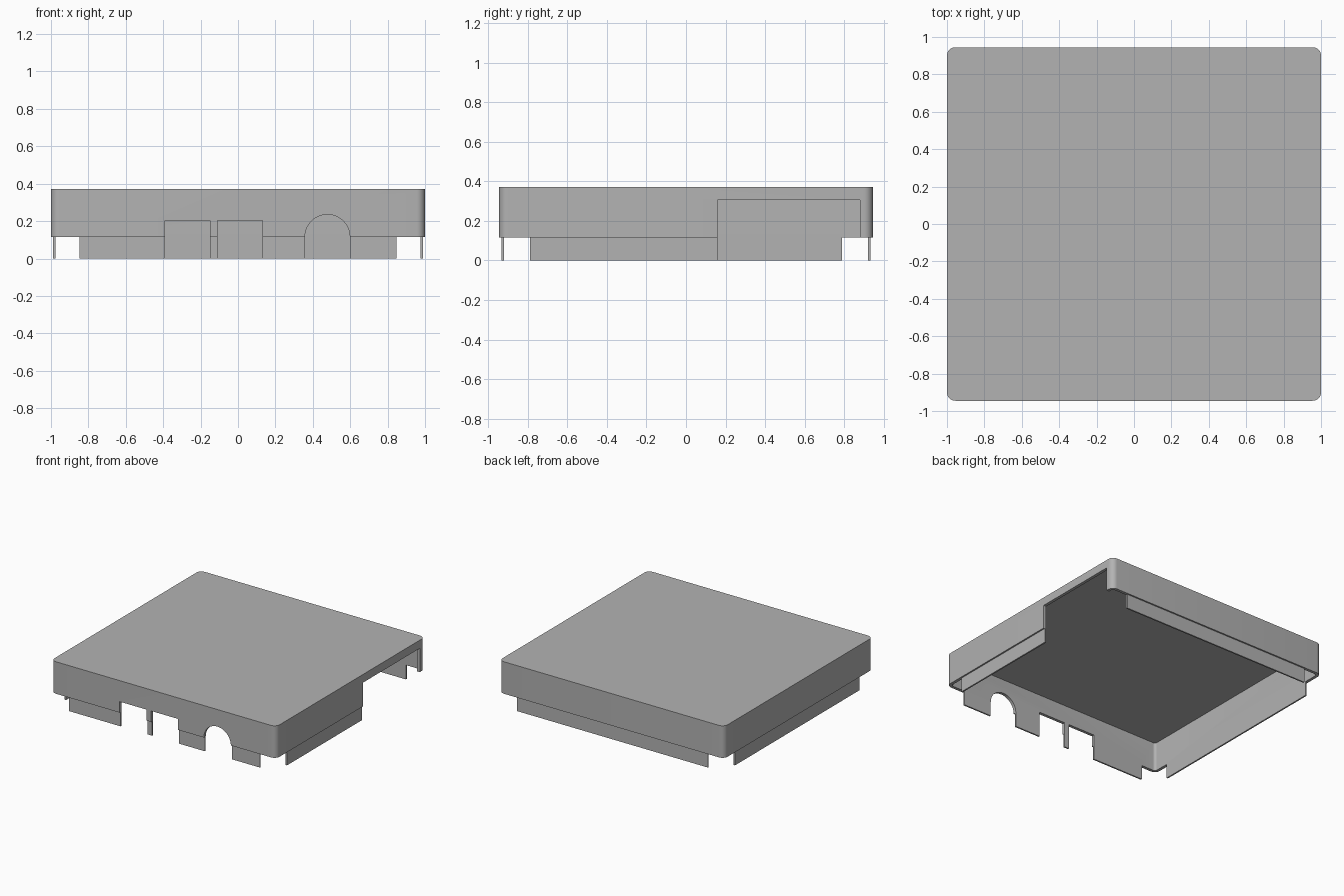
import bpy, bmesh
from math import pi, cos, sin, radians
from mathutils import Vector

cube = bpy.data.objects.get("Cube")
if cube:
    bpy.data.objects.remove(cube, do_unlink=True)

HX, HY, TOP, RIM = 1.0, 0.945, 0.372, 0.115   # outer half sizes, heights
WALL, LIP = 0.024, 0.012                      # wall and lip thickness
RADIUS = 0.045

grey = bpy.data.materials.new("plain grey")
grey.use_nodes = True
colour = (0.45, 0.45, 0.45, 1)
grey.diffuse_color = colour
grey.node_tree.nodes["Principled BSDF"].inputs["Base Color"].default_value = colour


def prism(name, points, start, direction):
    """Extrude a flat outline of 3D points along a direction."""
    bm = bmesh.new()
    face = bm.faces.new([bm.verts.new(Vector(p) + Vector(start)) for p in points])
    out = bmesh.ops.extrude_face_region(bm, geom=[face])
    moved = [v for v in out["geom"] if isinstance(v, bmesh.types.BMVert)]
    bmesh.ops.translate(bm, verts=moved, vec=direction)
    bmesh.ops.recalc_face_normals(bm, faces=bm.faces)
    mesh = bpy.data.meshes.new(name)
    bm.to_mesh(mesh)
    bm.free()
    mesh.materials.append(grey)
    obj = bpy.data.objects.new(name, mesh)
    bpy.context.collection.objects.link(obj)
    return obj


def rounded(hx, hy, r, steps=8):
    """Rounded rectangle outline in the ground plane."""
    pts = []
    for i, (sx, sy) in enumerate([(1, 1), (-1, 1), (-1, -1), (1, -1)]):
        for k in range(steps + 1):
            a = (i + k / steps) * pi / 2
            pts.append((sx * (hx - r) + r * cos(a), sy * (hy - r) + r * sin(a), 0))
    return pts


def box(name, x, y, z):
    pts = [(x[0], y[0], 0), (x[1], y[0], 0), (x[1], y[1], 0), (x[0], y[1], 0)]
    return prism(name, pts, (0, 0, z[0]), (0, 0, z[1] - z[0]))


def combine(target, tool, operation):
    """Apply a boolean and discard the tool."""
    tool.hide_render = True
    mod = target.modifiers.new("bool", "BOOLEAN")
    mod.operation, mod.solver, mod.object = operation, "EXACT", tool
    bpy.context.view_layer.objects.active = target
    bpy.ops.object.modifier_apply(modifier=mod.name)
    bpy.data.objects.remove(tool, do_unlink=True)


# Rounded outer block
lid = prism("lid", rounded(HX, HY, RADIUS), (0, 0, RIM), (0, 0, TOP - RIM))

# Plus-shaped core whose four arms become the locating lips
ax, ay = HX - LIP, HY - LIP
bx, by = 0.847, 0.79
quarter = [(ax, by), (bx, by), (bx, ay)]
plus = []
for sx, sy in [(1, 1), (-1, 1), (-1, -1), (1, -1)]:
    corner = quarter if sx * sy > 0 else quarter[::-1]
    plus += [(sx * x, sy * y, 0) for x, y in corner]
combine(lid, prism("lip_core", plus, (0, 0, 0), (0, 0, 0.2)), "UNION")

# Hollow inside
cavity = prism("cavity", rounded(HX - WALL, HY - WALL, RADIUS - WALL),
               (0, 0, -0.1), (0, 0, TOP - WALL + 0.1))
combine(lid, cavity, "DIFFERENCE")

# Two square ports in the front wall
for left in (-0.39, -0.11):
    port = box("port_cutter", (left, left + 0.24), (-1.1, -0.8), (-0.1, 0.203))
    combine(lid, port, "DIFFERENCE")

# Arched port in the front wall
arch = [(0.478 + 0.12 * cos(k * pi / 24), 0, RIM + 0.12 * sin(k * pi / 24))
        for k in range(25)]
arch += [(0.358, 0, -0.1), (0.598, 0, -0.1)]
combine(lid, prism("arch_cutter", arch, (0, -1.1, 0), (0, 0.3, 0)), "DIFFERENCE")

# Large opening in the +x side wall
opening = box("opening_cutter", (0.8, 1.1), (0.16, 0.88), (-0.1, 0.306))
combine(lid, opening, "DIFFERENCE")

# Smooth rounded corners, crisp edges elsewhere
bpy.ops.object.select_all(action="DESELECT")
lid.select_set(True)
bpy.context.view_layer.objects.active = lid
bpy.ops.object.shade_smooth_by_angle(angle=radians(30))
